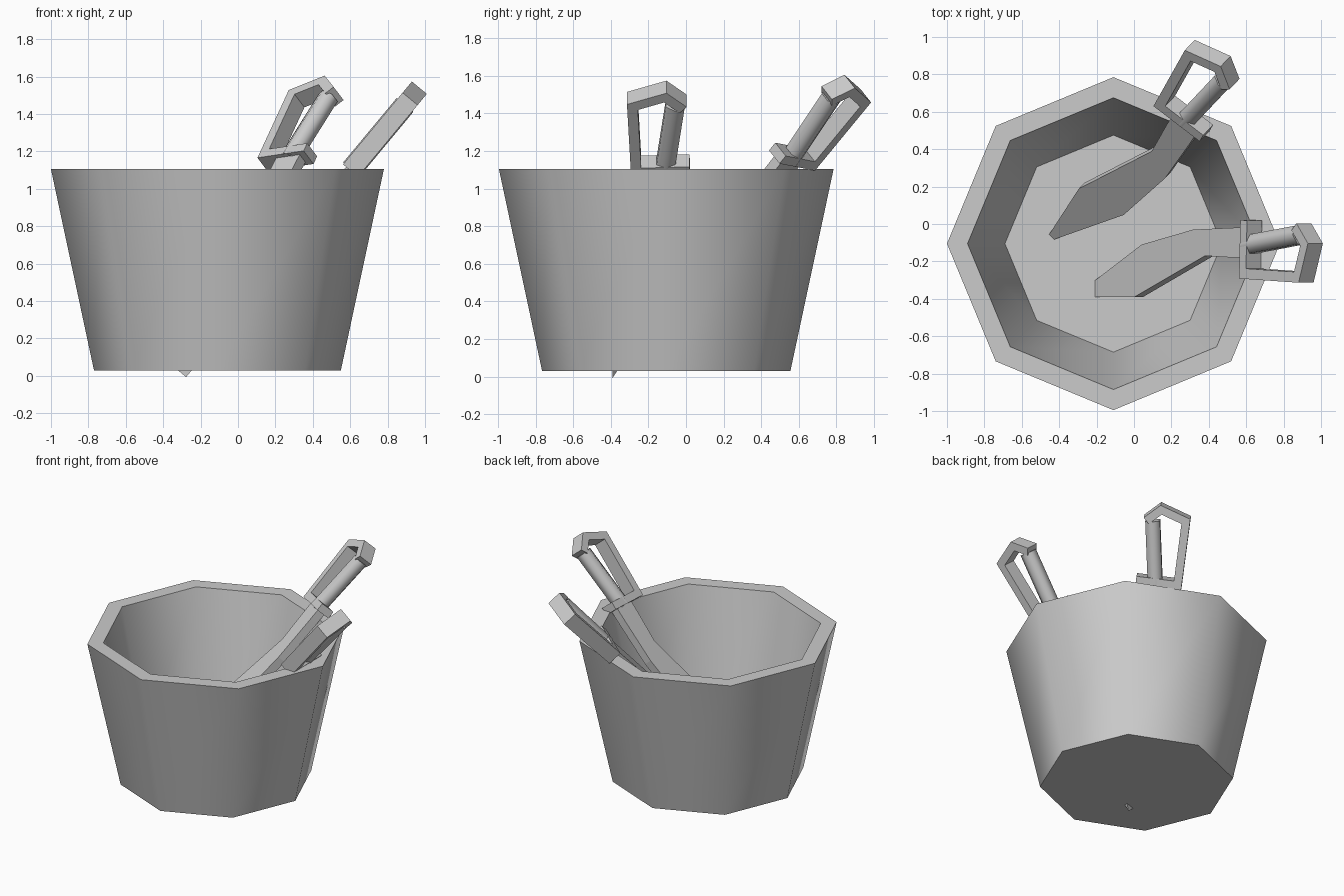
import bpy, bmesh, math
from mathutils import Vector, Matrix

if "Cube" in bpy.data.objects:
    bpy.data.objects.remove(bpy.data.objects["Cube"])


def finish(name, bm, matrix=None, smooth=None):
    bmesh.ops.recalc_face_normals(bm, faces=bm.faces)
    mesh = bpy.data.meshes.new(name)
    bm.to_mesh(mesh)
    bm.free()
    ob = bpy.data.objects.new(name, mesh)
    bpy.context.collection.objects.link(ob)
    if matrix:
        ob.matrix_world = matrix
    if smooth:
        bpy.ops.object.select_all(action='DESELECT')
        ob.select_set(True)
        bpy.context.view_layer.objects.active = ob
        bpy.ops.object.shade_smooth_by_angle(angle=math.radians(smooth))
    return ob


def loft(rings):
    """Skin a list of equal-sized point rings and cap both ends."""
    bm = bmesh.new()
    rows = [[bm.verts.new(p) for p in ring] for ring in rings]
    n = len(rows[0])
    for a, b in zip(rows, rows[1:]):
        for i in range(n):
            j = (i + 1) % n
            bm.faces.new((a[i], a[j], b[j], b[i]))
    bm.faces.new(rows[0])
    bm.faces.new(rows[-1])
    return bm


def circle(r, z, sides):
    return [Vector((r * math.cos(math.tau * i / sides),
                    r * math.sin(math.tau * i / sides), z)) for i in range(sides)]


def bar(path, half_width, half_depth):
    """Rectangular bar along a flat path with mitred corners."""
    pts = [Vector(p) for p in path]
    rings = []
    for i, p in enumerate(pts):
        dirs = []
        if i > 0:
            dirs.append((p - pts[i - 1]).normalized())
        if i < len(pts) - 1:
            dirs.append((pts[i + 1] - p).normalized())
        norms = [Vector((-d.y, d.x)) for d in dirs]
        m = sum(norms, Vector((0, 0))).normalized()
        m *= half_width / m.dot(norms[0])
        rings.append([(*(p + m * s), half_depth * t)
                      for s, t in ((-1, -1), (1, -1), (1, 1), (-1, 1))])
    return loft(rings)


# Octagonal bucket with thick wall and raised floor
profile = [(0.66, 0.03), (0.89, 1.105), (0.78, 1.105), (0.58, 0.17)]
finish("bucket", loft([circle(r, z, 8) for r, z in profile]),
       Matrix.Translation((-0.11, -0.105, 0)), 50)

# Sword parts in local space: x along the grip, y toward the hand guard
blade_outline = [(0.0, -0.08), (-0.1, -0.08), (-0.44, -0.07), (-0.87, 0.01),
                 (-1.44, 0.29), (-0.93, 0.29), (-0.34, 0.07), (-0.1, 0.08), (0.0, 0.08)]
guard_path = [(0.01, -0.12), (0.0, 0.165), (0.45, 0.185), (0.515, 0.01), (0.43, -0.085)]


def sword(name, origin, along, side):
    a = Vector(along).normalized()
    w = Vector(side)
    w = (w - a * w.dot(a)).normalized()
    m = Matrix((a, w, a.cross(w))).transposed().to_4x4()
    m.translation = origin
    # Curved flat blade
    finish(name + "_blade", loft([[(x, y, z) for x, y in blade_outline]
                                  for z in (-0.03, 0.03)]), m)
    # Crossbar, knuckle guard and pommel
    finish(name + "_guard", bar(guard_path, 0.028, 0.052), m)
    # Grip
    tilt = Matrix.Rotation(math.radians(-7), 4, 'Z') @ Matrix.Rotation(math.pi / 2, 4, 'Y')
    finish(name + "_grip", loft([circle(0.058, z, 6) for z in (-0.02, 0.43)]),
           m @ Matrix.Translation((0, 0.01, 0)) @ tilt, 65)


sword("right_sword", (0.62, -0.10, 1.12), (0.64, 0, 0.77), (0, -1, 0))
sword("back_sword", (0.29, 0.555, 1.17), (0.37, 0.57, 0.73), (-0.76, 0.60, -0.10))
